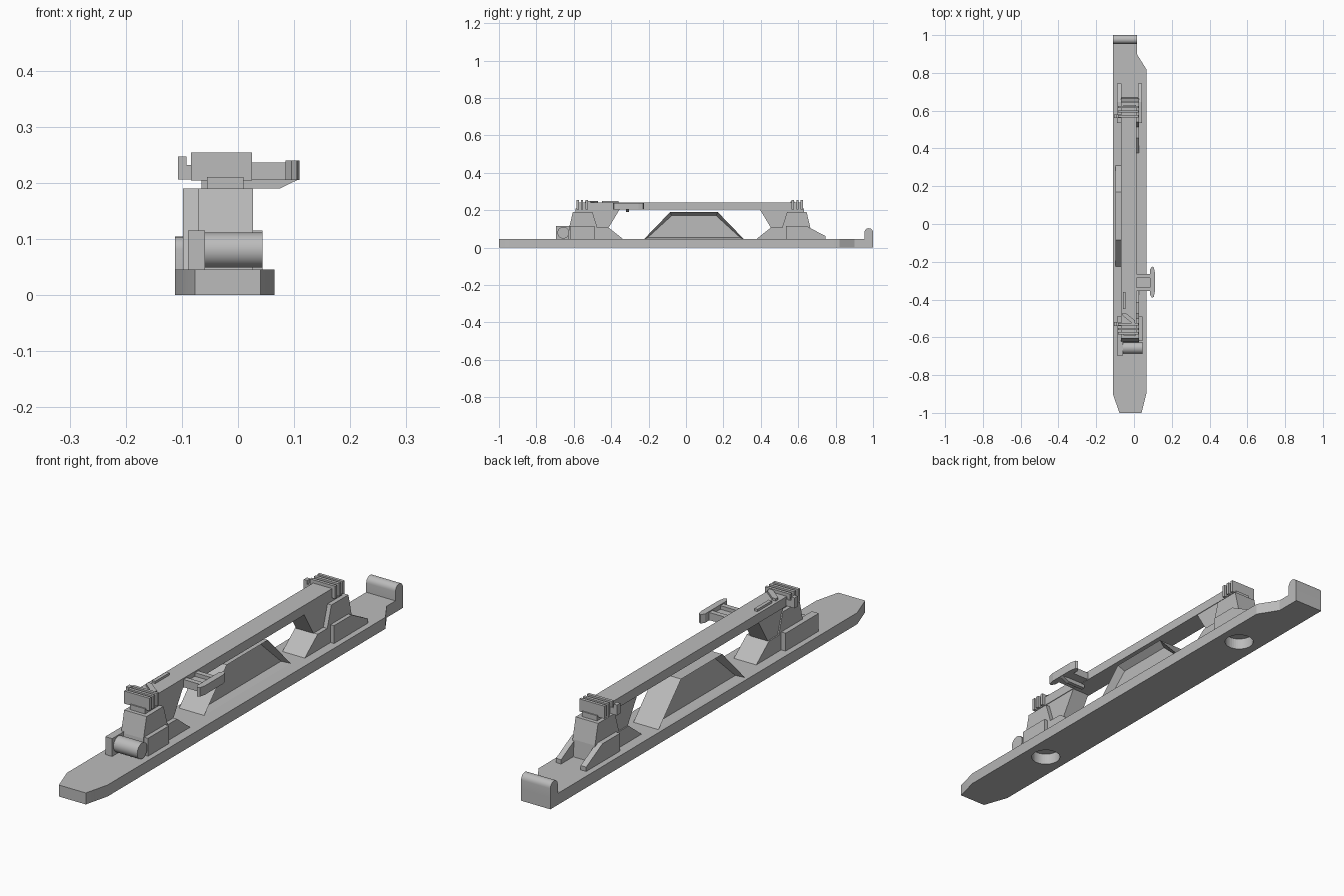
import bpy, math
from mathutils import Matrix

cube = bpy.data.objects.get("Cube")
if cube:
    bpy.data.objects.remove(cube)

import bmesh

grey = bpy.data.materials.new("plain_grey")
grey.use_nodes = True
COLOR = (0.5, 0.5, 0.5, 1)
grey.diffuse_color = COLOR
grey.node_tree.nodes["Principled BSDF"].inputs["Base Color"].default_value = COLOR


def finish(name, bm):
    bmesh.ops.recalc_face_normals(bm, faces=bm.faces)
    mesh = bpy.data.meshes.new(name)
    bm.to_mesh(mesh)
    bm.free()
    mesh.materials.append(grey)
    ob = bpy.data.objects.new(name, mesh)
    bpy.context.collection.objects.link(ob)
    return ob


def extrude(name, points, offset):
    bm = bmesh.new()
    face = bm.faces.new([bm.verts.new(p) for p in points])
    new = bmesh.ops.extrude_face_region(bm, geom=[face])["geom"]
    bmesh.ops.translate(bm, vec=offset, verts=[g for g in new if isinstance(g, bmesh.types.BMVert)])
    return finish(name, bm)


def side_prism(name, profile, x0, x1):
    """Extrude a (y, z) profile across x."""
    return extrude(name, [(x0, y, z) for y, z in profile], (x1 - x0, 0, 0))


def plan_prism(name, outline, z0, z1):
    """Extrude an (x, y) outline upward."""
    return extrude(name, [(x, y, z0) for x, y in outline], (0, 0, z1 - z0))


def box(name, x0, x1, y0, y1, z0, z1):
    return plan_prism(name, [(x0, y0), (x1, y0), (x1, y1), (x0, y1)], z0, z1)


def cylinder(name, radius, depth, matrix):
    bm = bmesh.new()
    bmesh.ops.create_cone(bm, cap_ends=True, segments=40, radius1=radius,
                          radius2=radius, depth=depth, matrix=matrix)
    return finish(name, bm)


def smooth(ob):
    bpy.ops.object.select_all(action="DESELECT")
    ob.select_set(True)
    bpy.context.view_layer.objects.active = ob
    bpy.ops.object.shade_smooth_by_angle(angle=math.radians(30))


BASE_TOP = 0.045

# Base plate with two round sockets underneath
base = plan_prism("base_plate", [(-0.077, -1), (0.04, -1), (0.065, -0.9), (0.065, 0.82),
                                 (0.015, 0.9), (0.015, 1), (-0.112, 1), (-0.112, -0.9)], 0, BASE_TOP)
for y in (-0.56, 0.61):
    cutter = cylinder("socket_cutter", 0.055, 0.2, Matrix.Translation((-0.022, y, 0.02)))
    cutter.hide_render = True
    cutter.hide_viewport = True
    cut = base.modifiers.new("socket", "BOOLEAN")
    cut.operation = "DIFFERENCE"
    cut.object = cutter
smooth(base)

# Upturned rounded lip at the back end
arc = [(0.977 + 0.023 * math.cos(math.pi * i / 12), 0.081 + 0.023 * math.sin(math.pi * i / 12))
       for i in range(13)]
smooth(side_prism("back_lip", [(1, BASE_TOP)] + arc + [(0.954, BASE_TOP)], -0.112, 0.015))

# Middle frame, recessed on both faces
frame = side_prism("middle_frame", [(-0.225, BASE_TOP), (0.31, BASE_TOP), (0.17, 0.19), (-0.085, 0.19)],
                   -0.098, 0.011)
bm = bmesh.new()
bm.from_mesh(frame.data)
sides = [f for f in bm.faces if abs(f.normal.x) > 0.9]
bmesh.ops.inset_individual(bm, faces=sides, thickness=0.021)
for f in sides:
    bmesh.ops.translate(bm, vec=f.normal * -0.028, verts=f.verts)
bm.to_mesh(frame.data)
bm.free()

# Long beam on top
box("beam", -0.07, 0.0125, -0.53, 0.57, 0.204, 0.241)

# Supports at both ends; the front one mirrors the back one
for end in ("back", "front"):
    def fy(y):
        return y if end == "back" else 0.04 - y

    def prof(points):
        return [(fy(y), z) for y, z in points]

    side_prism(end + "_post", prof([(0.50, BASE_TOP), (0.67, BASE_TOP), (0.664, 0.11),
                                    (0.645, 0.19), (0.54, 0.19), (0.515, 0.11)]), -0.07, 0.027)
    side_prism(end + "_foot_ramp", prof([(0.375, BASE_TOP), (0.455, 0.108), (0.54, 0.108),
                                         (0.54, BASE_TOP)]), -0.07, 0.027)
    side_prism(end + "_beam_bracket", prof([(0.455, 0.105), (0.54, 0.105), (0.545, 0.204),
                                            (0.395, 0.204)]), -0.065, 0.01)
    box(end + "_neck", -0.055, 0.01, fy(0.54), fy(0.63), 0.185, 0.21)
    box(end + "_clamp", -0.07, 0.0125, fy(0.55), fy(0.623), 0.204, 0.241)
    for i, y in enumerate((0.565, 0.59, 0.613)):
        box(f"{end}_clamp_ridge_{i + 1}", -0.084, 0.025, fy(y), fy(y + 0.012), 0.204, 0.2535)
    box(end + "_clamp_pin_arm", -0.107, -0.07, fy(0.56), fy(0.58), 0.206, 0.232)
    box(end + "_clamp_pin", -0.107, -0.092, fy(0.56), fy(0.58), 0.206, 0.247)

# Back side fins with sloping tails
for name, x0, x1 in (("right", -0.089, -0.065), ("left", 0.02, 0.042)):
    side_prism(f"back_{name}_fin", [(0.535, BASE_TOP), (0.535, 0.115), (0.645, 0.115),
                                    (0.745, 0.062), (0.745, BASE_TOP)], x0, x1)

# Front block, side plate and roller
box("front_block", -0.089, 0.044, -0.62, -0.49, BASE_TOP, 0.115)
box("roller_plate", -0.089, -0.059, -0.695, -0.61, BASE_TOP, 0.115)
smooth(cylinder("roller", 0.031, 0.105,
                Matrix.Translation((-0.0085, -0.656, 0.08)) @ Matrix.Rotation(math.pi / 2, 4, "Y")))

# Handle sticking out from the beam
box("handle_arm", 0.01, 0.09, -0.355, -0.265, 0.206, 0.222)
for i, y in enumerate((-0.355, -0.285)):
    box(f"handle_rail_{i + 1}", 0.01, 0.09, y, y + 0.02, 0.206, 0.236)
plan_prism("handle_grip", [(0.085, -0.375), (0.095, -0.39), (0.105, -0.385), (0.11, -0.36),
                           (0.11, -0.255), (0.105, -0.23), (0.095, -0.225), (0.085, -0.24)], 0.205, 0.24)
extrude("handle_rib", [(-0.003, -0.32, 0.206), (-0.003, -0.32, 0.19), (0.075, -0.32, 0.19),
                       (0.108, -0.32, 0.206)], (0, 0.016, 0))

# Raised latch strip and slanted bar on top of the beam
box("latch_strip", -0.058, -0.044, -0.45, -0.36, 0.24, 0.25)
plan_prism("slanted_bar", [(-0.06, -0.47), (-0.045, -0.47), (0.005, -0.51), (0.005, -0.525),
                           (-0.01, -0.525), (-0.06, -0.485)], 0.24, 0.25)
